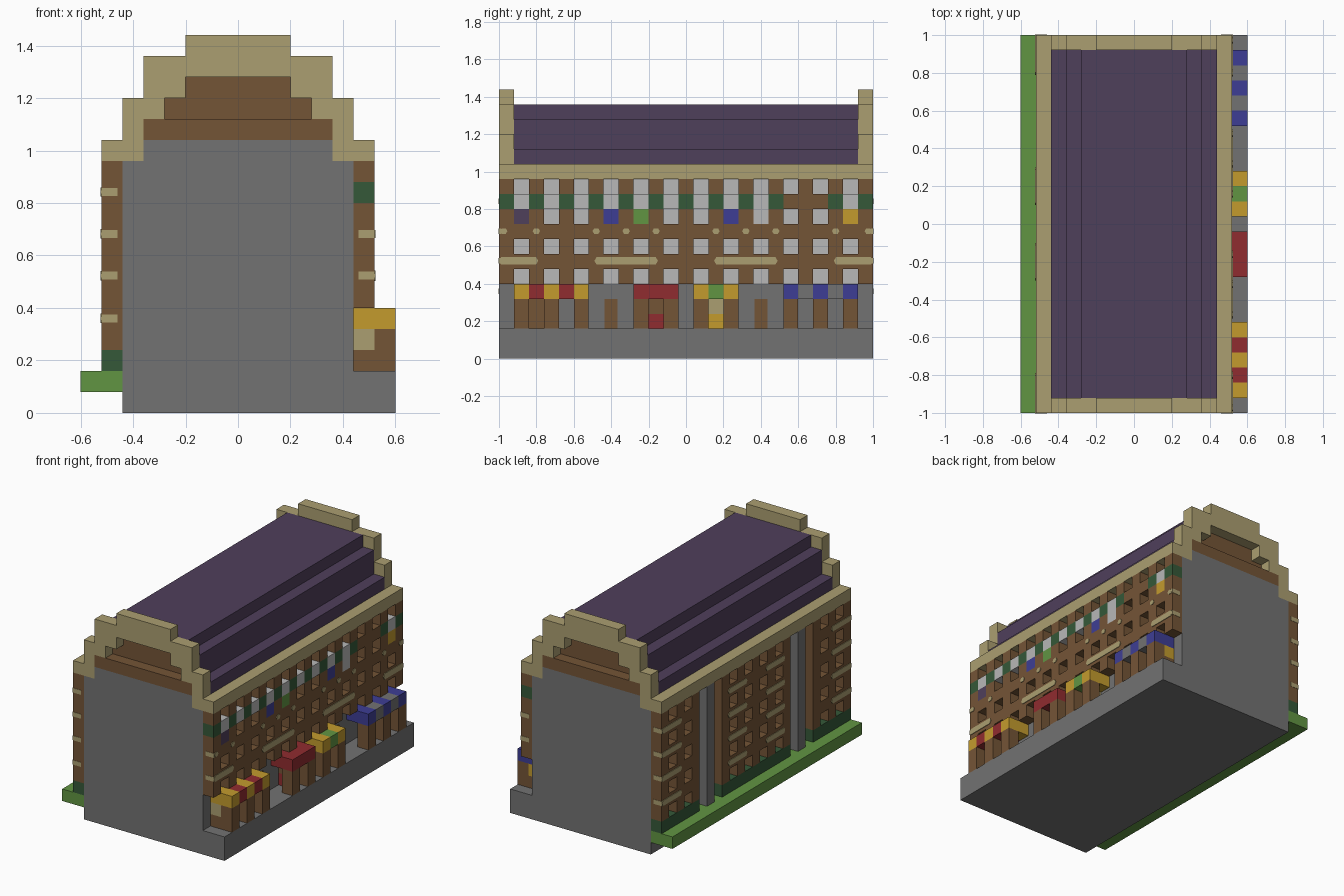
import bpy, bmesh
from mathutils import Vector

if "Cube" in bpy.data.objects:
    bpy.data.objects.remove(bpy.data.objects["Cube"], do_unlink=True)

U = 0.08  # building module
PALETTE = {
    "grey": (0.17, 0.17, 0.17), "brown": (0.175, 0.09, 0.037),
    "sand": (0.41, 0.345, 0.165), "purple": (0.078, 0.05, 0.105),
    "dark_green": (0.035, 0.098, 0.04), "grass_green": (0.12, 0.3, 0.055),
    "yellow": (0.55, 0.33, 0.027), "red": (0.28, 0.025, 0.029),
    "blue": (0.048, 0.048, 0.3), "white": (0.48, 0.48, 0.48)}
MATS = {}
for name, rgb in PALETTE.items():
    m = bpy.data.materials.new(name)
    m.use_nodes = True
    m.diffuse_color = (*rgb, 1)
    m.node_tree.nodes["Principled BSDF"].inputs["Base Color"].default_value = (*rgb, 1)
    MATS[name] = m
NAMES = list(PALETTE)


def add_box(bm, lo, hi, slot=0):
    lo, hi = Vector(lo), Vector(hi)
    geo = bmesh.ops.create_cube(bm, size=1)
    for v in geo["verts"]:
        v.co = [(lo[a] + hi[a]) / 2 + v.co[a] * (hi[a] - lo[a]) for a in range(3)]
    for f in {f for v in geo["verts"] for f in v.link_faces}:
        f.material_index = slot


def finish(name, bm, colours):
    me = bpy.data.meshes.new(name)
    bm.normal_update()
    bm.to_mesh(me)
    bm.free()
    for c in colours:
        me.materials.append(MATS[c])
    ob = bpy.data.objects.new(name, me)
    bpy.context.collection.objects.link(ob)
    return ob


def boxes(name, colour, *spans):
    bm = bmesh.new()
    for lo, hi in spans:
        add_box(bm, lo, hi)
    return finish(name, bm, [colour])


def blocks(name, cells):
    """Unit blocks keyed by (x, y, z) module index; touching faces are removed."""
    bm = bmesh.new()
    for (i, j, k), colour in cells.items():
        lo = Vector((-0.6 + U * i, -1 + U * j, U * k))
        add_box(bm, lo, lo + Vector((U, U, U)), NAMES.index(colour))
    groups = {}
    for f in bm.faces:
        key = tuple(round(c, 3) for c in f.calc_center_median())
        groups.setdefault(key, []).append(f)
    inner = [f for g in groups.values() if len(g) > 1 for f in g]
    bmesh.ops.delete(bm, geom=inner, context="FACES")
    return finish(name, bm, NAMES)


def extrude_profile(bm, pts, offset):
    face = bm.faces.new([bm.verts.new(p) for p in pts])
    res = bmesh.ops.extrude_face_region(bm, geom=[face])
    bmesh.ops.translate(bm, vec=offset,
                        verts=[g for g in res["geom"] if isinstance(g, bmesh.types.BMVert)])
    bmesh.ops.recalc_face_normals(bm, faces=bm.faces)


# Plinth, core and lawn
boxes("plinth", "grey", ((0.44, -1, 0), (0.6, 1, 0.16)))
boxes("building_core", "grey", ((-0.44, -1, 0), (0.44, 1, 0.96)),
      ((-0.36, -1, 0.96), (0.36, 1, 1.04)))
boxes("lawn", "grass_green", ((-0.6, -1, 0.08), (-0.44, 1, 0.16)))

# Street facade: windows at odd columns and odd rows
street = {}
flags = {1: "purple", 7: "blue", 9: "grass_green", 15: "blue", 17: "white", 23: "yellow"}
for j in range(25):
    for k in range(5, 12):
        if k == 10 and j not in (19, 20, 21):
            street[13, j, k] = "white" if j % 2 else "dark_green"
        elif k == 9 and j in flags:
            street[13, j, k] = flags[j]
        elif not (j % 2 and k % 2):
            street[13, j, k] = "brown"
blocks("street_facade", street)

# Garden facade with two recessed service bays
garden = {}
for j in range(25):
    bay = j in (5, 6, 7, 17, 18, 19)
    for k in range(2, 12):
        if bay:
            if j in (6, 18):
                garden[1, j, k] = "grey"
        elif k == 2:
            garden[1, j, k] = "dark_green"
        elif not (j % 2 and k % 2):
            garden[1, j, k] = "brown"
blocks("garden_facade", garden)

# Window panes behind the openings
boxes("street_panes", "white", ((0.44, -0.99, 0.401), (0.445, 0.99, 0.959)))
boxes("garden_panes", "white", *[((-0.445, a, 0.2), (-0.44, b, 0.959))
                                 for a, b in ((-0.99, -0.61), (-0.35, 0.35), (0.61, 0.99))])

# Shops: awnings, posts and counters
awnings = {1: "yellow", 2: "red", 3: "yellow", 4: "red", 5: "yellow",
           9: "red", 10: "red", 11: "red",
           13: "yellow", 14: "grass_green", 15: "yellow",
           19: "blue", 20: "grey", 21: "blue", 22: "grey", 23: "blue"}
counters = {1: ("brown", "sand"), 2: ("brown", "brown"), 10: ("red", "brown"),
            14: ("yellow", "sand"), 23: ("brown", "yellow")}
shops = {}
for j, colour in awnings.items():
    shops[13, j, 4] = shops[14, j, 4] = colour
    if j % 2:
        shops[14, j, 2] = shops[14, j, 3] = "brown"
for j, pair in counters.items():
    shops[13, j, 2], shops[13, j, 3] = pair
for j in (10, 14):
    shops.pop((14, j, 2), None)
blocks("shops", shops)
boxes("doors", "brown", *[((0.44, y - 0.035, 0.16), (0.445, y + 0.035, 0.32))
                          for y in (-0.4, 0.4)])

# Ledges: flat pointed plates on both facades, wrapped round the corners
bm = bmesh.new()


def ledge(side, a, b, z, h):
    x, tip = side * 0.515, h * 0.6
    ring = [(a, 0), (a + tip, h), (b - tip, h), (b, 0), (b - tip, -h), (a + tip, -h)]
    extrude_profile(bm, [(x, y, z + dz) for y, dz in ring], (side * 0.009, 0, 0))


def corner(side, z):
    for end in (-1, 1):
        xs = sorted((side * 0.46, side * 0.523))
        ys = sorted((end * 0.99, end * 1.002))
        add_box(bm, (xs[0], ys[0], z - 0.015), (xs[1], ys[1], z + 0.015))


for s in (-1, 1):
    ledge(1, *sorted((s * 0.15, s * 0.49)), 0.523, 0.02)
    ledge(1, *sorted((s * 0.79, s * 1.0)), 0.523, 0.02)
    for y in (0.16, 0.32, 0.48, 0.8, 0.975):
        ledge(1, s * y - 0.02, s * y + 0.02, 0.682, 0.015)
    for z in (0.36, 0.523, 0.682, 0.842):
        ledge(-1, *sorted((s * 0.79, s * 1.0)), z, 0.018)
        ledge(-1, *sorted((s * 0.1, s * 0.3)), z, 0.018)
for z in (0.523, 0.682):
    corner(1, z)
for z in (0.36, 0.523, 0.682, 0.842):
    corner(-1, z)
finish("ledges", bm, ["sand"])

# Cornices
boxes("cornices", "sand", *[((x, -0.92, 0.96), (x + U, 0.92, 1.04)) for x in (-0.52, 0.44)])

# Stepped roof
boxes("roof", "purple", ((-0.44, -0.92, 0.96), (0.44, 0.92, 1.12)),
      ((-0.36, -0.92, 1.12), (0.36, 0.92, 1.28)), ((-0.28, -0.92, 1.28), (0.28, 0.92, 1.36)))

# Stepped gable parapets with recessed panels
outer = [(0.52, 0.96), (0.52, 1.04), (0.44, 1.04), (0.44, 1.2), (0.36, 1.2),
         (0.36, 1.36), (0.2, 1.36), (0.2, 1.44)]
inner = [(0.2, 1.28), (0.2, 1.2), (0.28, 1.2), (0.28, 1.12), (0.36, 1.12), (0.36, 0.96)]
mirror = lambda pts: [(-x, z) for x, z in reversed(pts)]
outline = outer + mirror(outer) + mirror(inner) + inner
for label, s in (("front", -1), ("back", 1)):
    bm = bmesh.new()
    extrude_profile(bm, [(x, s, z) for x, z in outline], (0, -s * U, 0))
    finish(label + "_gable", bm, ["sand"])
    y0, y1 = sorted((s * 0.92, s))
    p0, p1 = sorted((s * 0.91, s * 0.924))
    boxes(label + "_gable_panel", "brown", ((-0.36, y0, 1.04), (0.36, y1, 1.12)),
          ((-0.28, p0, 1.12), (0.28, p1, 1.2)), ((-0.2, p0, 1.2), (0.2, p1, 1.28)))
